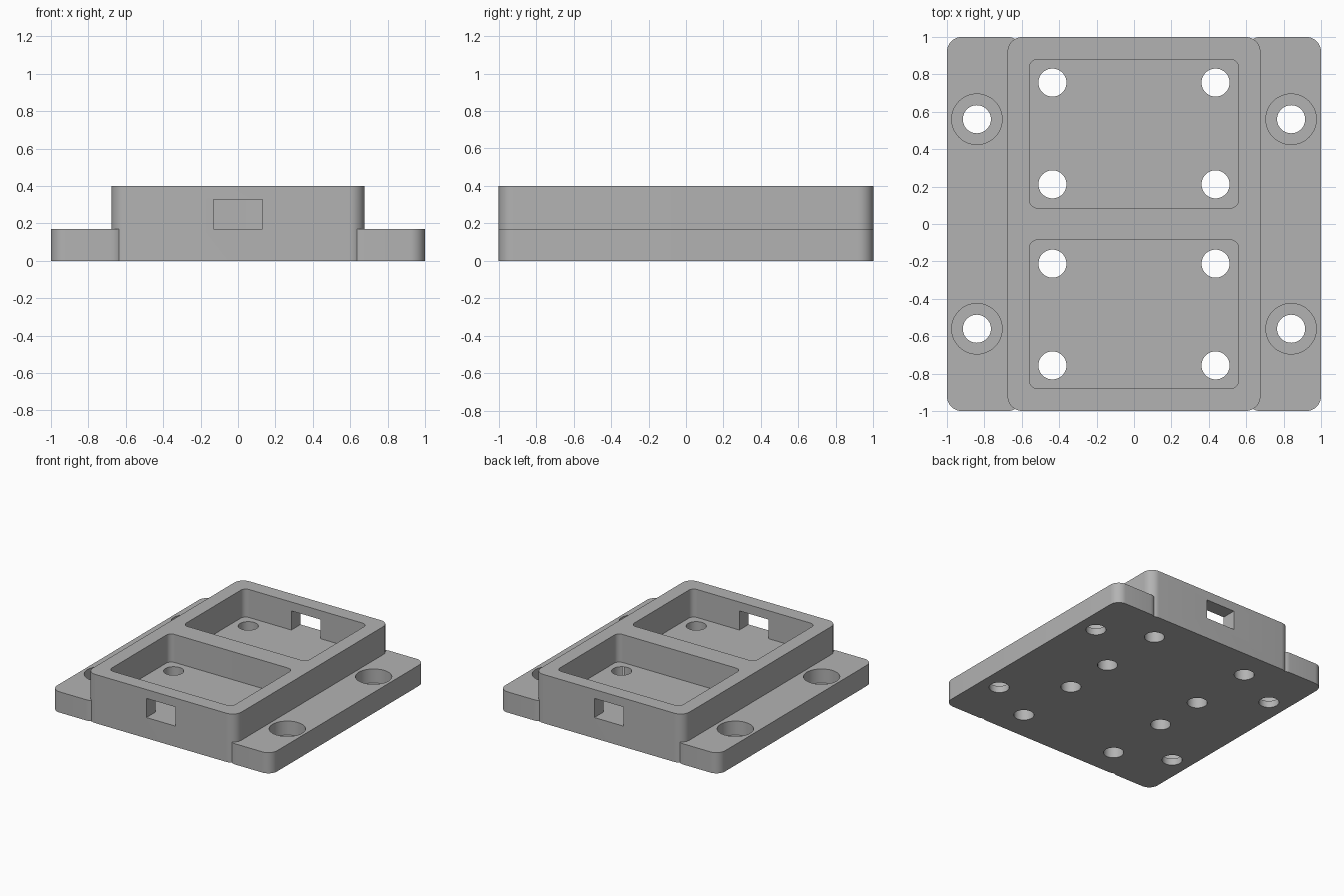
import bpy, bmesh, math

cube = bpy.data.objects.get("Cube")
if cube:
    bpy.data.objects.remove(cube, do_unlink=True)

grey = bpy.data.materials.new("plain grey")
grey.use_nodes = True
colour = (0.45, 0.45, 0.45, 1)
grey.diffuse_color = colour
grey.node_tree.nodes["Principled BSDF"].inputs["Base Color"].default_value = colour


def prism(name, points, z0, z1):
    """Extrude a closed outline from z0 to z1."""
    bm = bmesh.new()
    base = bm.faces.new([bm.verts.new((x, y, z0)) for x, y in points])
    top = bmesh.ops.extrude_face_region(bm, geom=[base])["geom"]
    bmesh.ops.translate(bm, vec=(0, 0, z1 - z0),
                        verts=[v for v in top if isinstance(v, bmesh.types.BMVert)])
    bmesh.ops.recalc_face_normals(bm, faces=bm.faces)
    mesh = bpy.data.meshes.new(name)
    bm.to_mesh(mesh)
    bm.free()
    mesh.materials.append(grey)
    obj = bpy.data.objects.new(name, mesh)
    bpy.context.collection.objects.link(obj)
    return obj


def arc(cx, cy, r, start, sweep, steps):
    return [(cx + r * math.cos(start + sweep * i / steps),
             cy + r * math.sin(start + sweep * i / steps)) for i in range(steps + 1)]


def rounded_block(name, cx, cy, w, d, r, z0, z1):
    points = []
    for i, (sx, sy) in enumerate(((1, 1), (-1, 1), (-1, -1), (1, -1))):
        points += arc(cx + sx * (w / 2 - r), cy + sy * (d / 2 - r), r,
                      i * math.pi / 2, math.pi / 2, 10)
    return prism(name, points, z0, z1)


def cylinder(name, cx, cy, r, z0, z1):
    return prism(name, arc(cx, cy, r, 0, math.tau, 48)[:-1], z0, z1)


def combine(target, tool, operation):
    mod = target.modifiers.new(operation.lower(), "BOOLEAN")
    mod.operation = operation
    mod.solver = "EXACT"
    mod.object = tool
    bpy.context.view_layer.objects.active = target
    bpy.ops.object.modifier_apply(modifier=mod.name)
    bpy.data.objects.remove(tool, do_unlink=True)


FLOOR, TOP = 0.17, 0.4

# Raised tray with a low mounting flange along each side
housing = rounded_block("twin_pocket_housing", 0, 0, 1.352, 2, 0.08, 0, TOP)
for side in (-1, 1):
    flange = rounded_block("flange", side * 0.798, 0, 0.404, 2, 0.08, 0, FLOOR)
    combine(housing, flange, "UNION")

cutters = []
for sy in (-1, 1):
    # Pocket and the cable window through its end wall
    cutters.append(rounded_block("pocket_cutter", 0, sy * 0.483, 1.12, 0.795, 0.045, FLOOR, 0.5))
    x, y0, y1 = 0.132, sy * 0.8, sy * 1.1
    cutters.append(prism("window_cutter", [(-x, y0), (x, y0), (x, y1), (-x, y1)], FLOOR, 0.327))
    for sx in (-1, 1):
        # Pocket floor holes
        for y in (0.212, 0.756):
            cutters.append(cylinder("floor_hole_cutter", sx * 0.436, sy * y, 0.075, -0.1, 0.3))
        # Counterbored flange holes
        cutters.append(cylinder("flange_hole_cutter", sx * 0.84, sy * 0.56, 0.075, -0.1, 0.3))
        cutters.append(cylinder("counterbore_cutter", sx * 0.84, sy * 0.56, 0.135, 0.055, 0.3))
for cutter in cutters:
    combine(housing, cutter, "DIFFERENCE")

# Smooth rounded walls, crisp edges
bpy.ops.object.select_all(action="DESELECT")
housing.select_set(True)
bpy.context.view_layer.objects.active = housing
bpy.ops.object.shade_smooth_by_angle(angle=math.radians(30))
